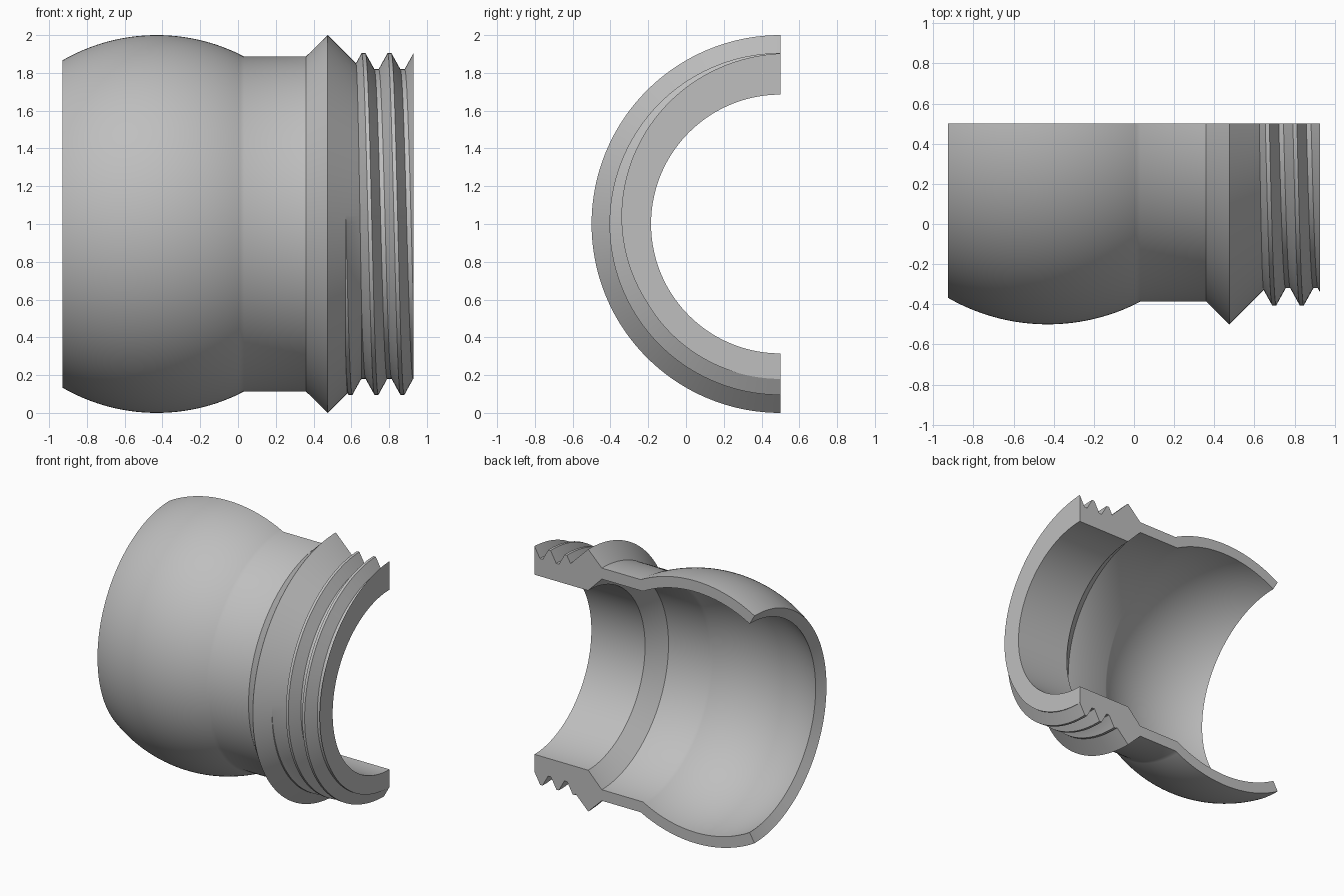
import bpy, bmesh
from math import sin, cos, pi, acos, sqrt

cube = bpy.data.objects.get("Cube")
if cube:
    bpy.data.objects.remove(cube, do_unlink=True)

END = 0.928                      # half length along x
CX = -0.43                       # centre of the round bulb
R_OUT, R_IN = 1.0, 0.917         # bulb shell radii
NECK_OUT, NECK_IN, BORE = 0.887, 0.803, 0.685
FLANGE = 0.475                   # x of the flange rim
ROOT, CREST, PITCH = 0.82, 0.905, 0.1375
CREST_X = 0.733                  # crest position at the lowest point
HALF_CREST, HALF_TOOTH = 0.01, 0.057
STEPS = 120


def arc(radius, start, stop, n=40):
    """Points (x, r) on the bulb between two angles from the x axis."""
    return [(CX + radius * cos(a), radius * sin(a))
            for a in (start + (stop - start) * i / n for i in range(n + 1))]


def cone(x):
    return 1.0 - (x - FLANGE)


def thread_radius(x, shift):
    d = abs((x - CREST_X - shift + PITCH / 2) % PITCH - PITCH / 2)
    t = (HALF_TOOTH - d) / (HALF_TOOTH - HALF_CREST)
    return ROOT + (CREST - ROOT) * min(1.0, max(0.0, t))


def thread_row(shift):
    """Thread profile at one angle, trimmed where it runs into the cone."""
    raw = []
    for k in range(-2, 4):
        for off in (-HALF_TOOTH, -HALF_CREST, HALF_CREST, HALF_TOOTH):
            x = min(END, max(FLANGE, CREST_X + shift + k * PITCH + off))
            raw.append((x, thread_radius(x, shift)))
    height = [r - cone(x) for x, r in raw]
    row = []
    for j, (x, r) in enumerate(raw):
        for order in ((j - 1, j + 1), (j + 1, j - 1)):
            point = (x, max(r, cone(x)))
            if height[j] < 0:
                for n in order:
                    if 0 <= n < len(raw) and height[n] > 0:
                        t = height[j] / (height[j] - height[n])
                        point = (x + (raw[n][0] - x) * t, r + (raw[n][1] - r) * t)
                        break
            row.append(point)
    return row


# Fixed parts of the wall section: bulb, neck, flange, then bore back to the bulb
rim = acos((-END - CX) / R_OUT)
neck_start = acos(sqrt(1 - (NECK_OUT / R_OUT) ** 2))
inner_start = acos(sqrt(1 - (NECK_IN / R_IN) ** 2))
outside = arc(R_OUT, rim, neck_start) + [(0.36, NECK_OUT), (FLANGE, 1.0)]
inside = [(END, BORE), (FLANGE, BORE), (0.36, NECK_IN)] + arc(R_IN, inner_start, rim)

# Sweep the section half a turn, advancing the thread with the angle
bm = bmesh.new()
rows = []
for s in range(STEPS + 1):
    a = pi * s / STEPS
    section = outside + thread_row(-PITCH * a / (2 * pi)) + inside
    rows.append([bm.verts.new((x, 0.5 - r * sin(a), 1 - r * cos(a)))
                 for x, r in section])
count = len(rows[0])
for lower, upper in zip(rows, rows[1:]):
    for i in range(count):
        j = (i + 1) % count
        bm.faces.new((lower[i], lower[j], upper[j], upper[i]))
# Flat cut faces
bm.faces.new(rows[0])
bm.faces.new(rows[-1][::-1])
bmesh.ops.remove_doubles(bm, verts=bm.verts, dist=0.00005)
bmesh.ops.recalc_face_normals(bm, faces=bm.faces)

mesh = bpy.data.meshes.new("threaded_socket_half")
bm.to_mesh(mesh)
bm.free()
socket = bpy.data.objects.new("threaded_socket_half", mesh)
bpy.context.collection.objects.link(socket)

# Plain grey
grey = bpy.data.materials.new("plain_grey")
grey.use_nodes = True
colour = (0.52, 0.52, 0.52, 1)
grey.diffuse_color = colour
grey.node_tree.nodes["Principled BSDF"].inputs["Base Color"].default_value = colour
mesh.materials.append(grey)

# Smooth shading with sharp thread and flange edges
bpy.ops.object.select_all(action='DESELECT')
socket.select_set(True)
bpy.context.view_layer.objects.active = socket
bpy.ops.object.shade_smooth_by_angle(angle=pi / 6)
